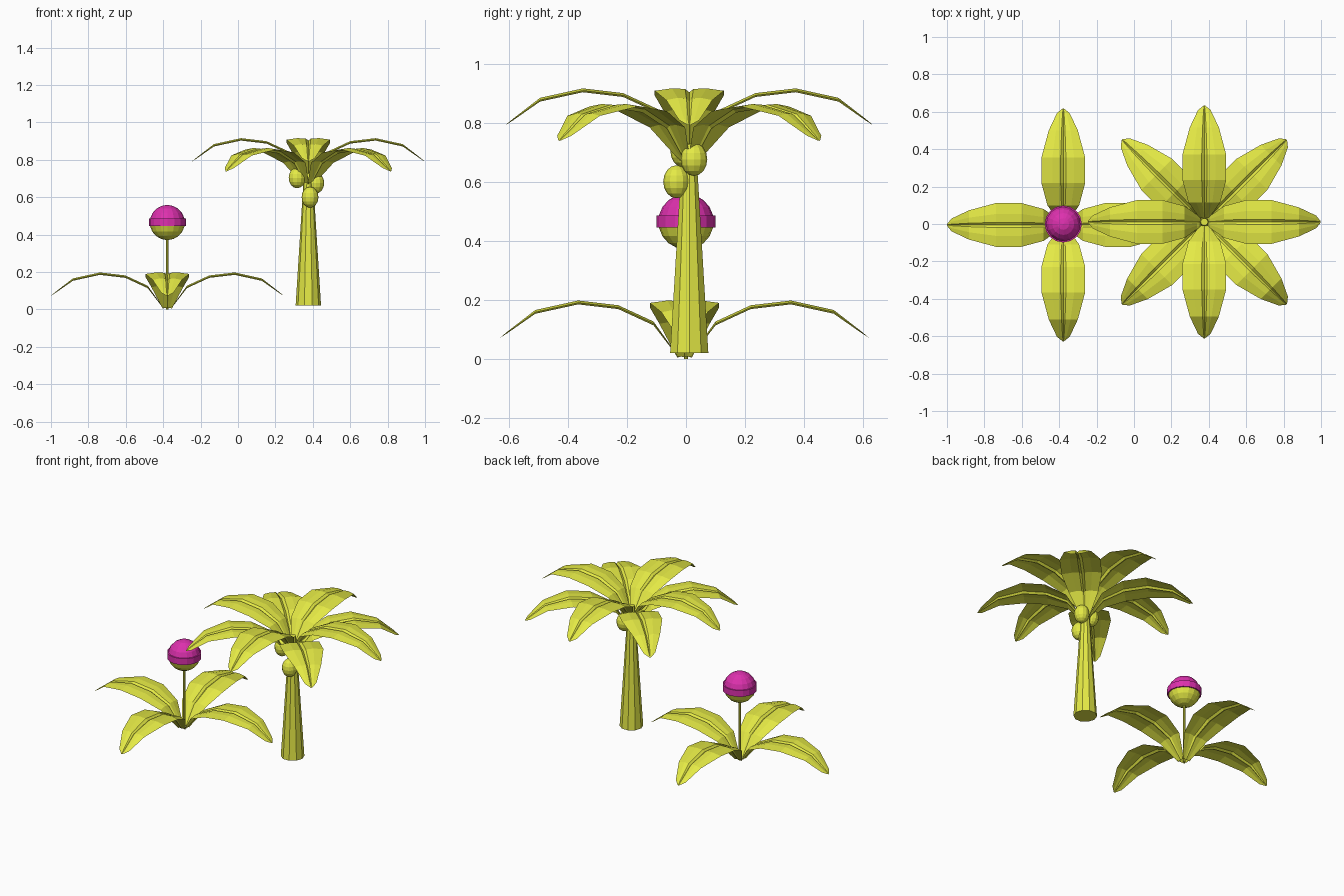
import bpy, bmesh
from math import radians, sin, cos, pi

if "Cube" in bpy.data.objects:
    bpy.data.objects.remove(bpy.data.objects["Cube"])


def material(name, rgb):
    m = bpy.data.materials.new(name)
    m.diffuse_color = (*rgb, 1)
    m.use_nodes = True
    m.node_tree.nodes["Principled BSDF"].inputs["Base Color"].default_value = m.diffuse_color
    return m


GREEN = material("leaf_green", (0.78, 0.82, 0.06))
PINK = material("blossom_pink", (0.72, 0.03, 0.42))


def finish(name, bm, mat, loc=(0, 0, 0)):
    bmesh.ops.recalc_face_normals(bm, faces=bm.faces)
    me = bpy.data.meshes.new(name)
    bm.to_mesh(me)
    bm.free()
    me.materials.append(mat)
    ob = bpy.data.objects.new(name, me)
    ob.location = loc
    bpy.context.collection.objects.link(ob)
    return ob


def lathe(name, profile, sides, mat, loc):
    """Revolve (radius, z) points; end rings are capped."""
    bm = bmesh.new()
    rings = [[bm.verts.new((r * cos(2 * pi * i / sides), r * sin(2 * pi * i / sides), z))
              for i in range(sides)] for r, z in profile]
    for a, b in zip(rings, rings[1:]):
        for i in range(sides):
            j = (i + 1) % sides
            bm.faces.new((a[i], a[j], b[j], b[i]))
    bm.faces.new(rings[0][::-1])
    bm.faces.new(rings[-1])
    return finish(name, bm, mat, loc)


# Leaf: arched spine (radius, height, half width) and a grooved cross-section
SPINE = [(0.02, 0.008, 0.025), (0.105, 0.127, 0.085), (0.224, 0.182, 0.117),
         (0.36, 0.198, 0.117), (0.505, 0.166, 0.078), (0.598, 0.094, 0.034),
         (0.622, 0.074, 0.004)]
SECTION = [(-1, -0.008), (-0.5, 0), (-0.12, -0.002), (0, -0.013),
           (0.12, -0.002), (0.5, 0), (1, -0.008)]


def leaf(name, loc, angle):
    bm = bmesh.new()
    rows = []
    for r, z, w in SPINE:
        depth = min(1, w / 0.08)
        rows.append([bm.verts.new((r, s * w, z + d * depth)) for s, d in SECTION])
    for a, b in zip(rows, rows[1:]):
        for i in range(len(SECTION) - 1):
            bm.faces.new((a[i], b[i], b[i + 1], a[i + 1]))
    ob = finish(name, bm, GREEN, loc)
    ob.rotation_euler.z = radians(angle)


# Flowering plant
PX, PY = -0.378, -0.005
for i in range(4):
    leaf(f"plant_leaf_{i}", (PX, PY, 0), 90 * i)
lathe("flower_stem", [(0.007, 0.0), (0.007, 0.39)], 8, GREEN, (PX, 0, 0))

# Flower head: green cup, pink collar and dome, all on one sphere
R, CZ = 0.094, 0.465


def arc(a0, a1, n):
    return [(max(R * cos(radians(a0 + (a1 - a0) * i / n)), 0.001),
             CZ + R * sin(radians(a0 + (a1 - a0) * i / n))) for i in range(n + 1)]


lathe("flower_cup", arc(-90, -12, 4), 16, GREEN, (PX, 0, 0))
lathe("flower_bloom", [(0.085, 0.446), (0.099, 0.446), (0.099, 0.486)] + arc(13, 90, 4),
      16, PINK, (PX, 0, 0))

# Palm tree: upper leaves on the axes, lower leaves on the diagonals
TX, TY = 0.376, 0.011
lathe("palm_trunk", [(0.068, 0.02), (0.02, 0.785)], 10, GREEN, (TX, TY, 0))
for i in range(4):
    leaf(f"palm_upper_leaf_{i}", (TX, TY, 0.718), 90 * i)
    leaf(f"palm_lower_leaf_{i}", (TX, TY, 0.665), 45 + 90 * i)

# Coconuts hanging round the trunk
for i, loc in enumerate([(0.316, -0.008, 0.704), (0.416, 0.027, 0.676), (0.385, -0.032, 0.6)]):
    bm = bmesh.new()
    bmesh.ops.create_uvsphere(bm, u_segments=12, v_segments=8, radius=1)
    bmesh.ops.scale(bm, vec=(0.045, 0.045, 0.056), verts=bm.verts)
    finish(f"coconut_{i}", bm, GREEN, loc)
